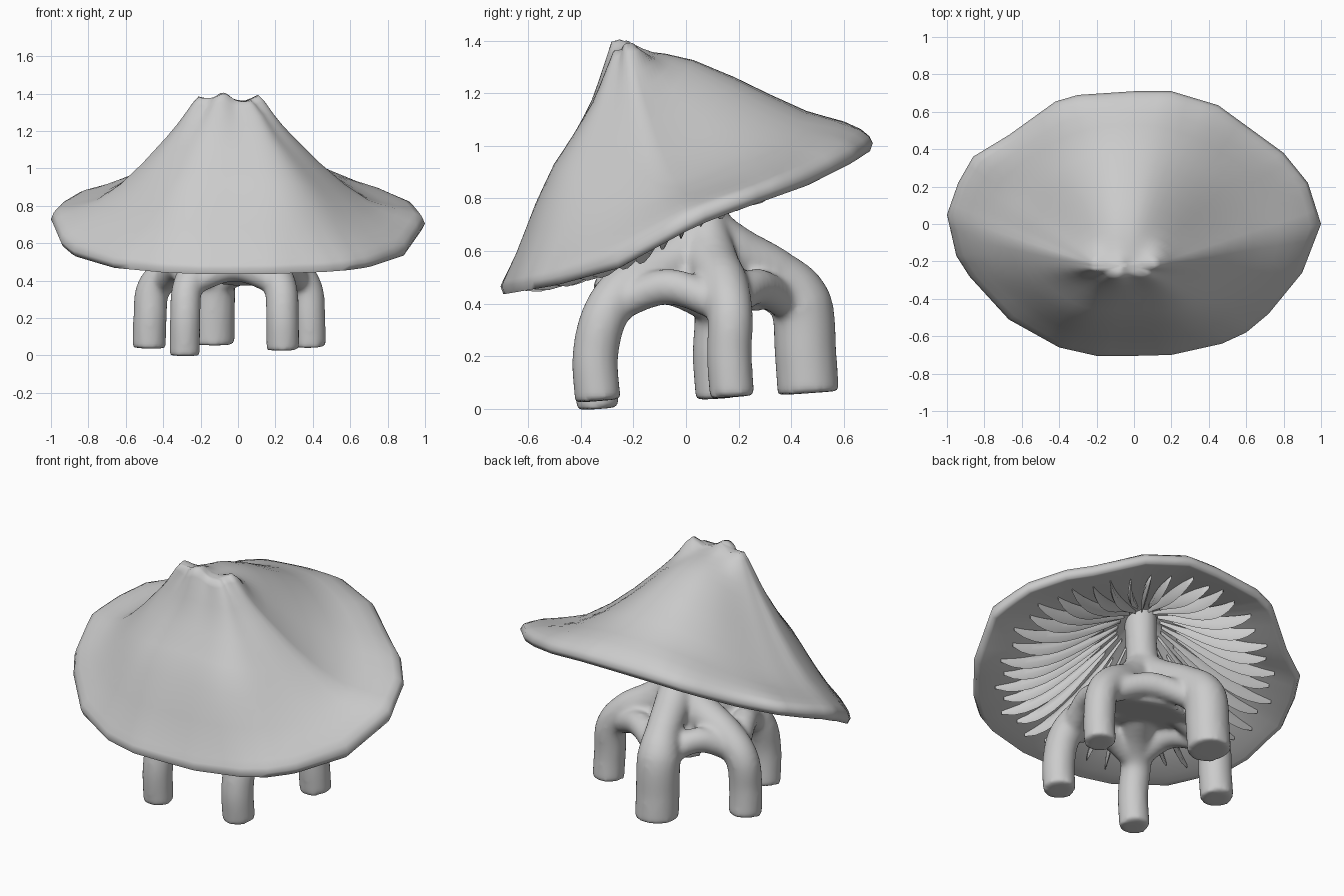
import bpy, bmesh, math
from mathutils import Vector

if "Cube" in bpy.data.objects:
    bpy.data.objects.remove(bpy.data.objects["Cube"])


def interp(table, v):
    for (a, p), (b, q) in zip(table, table[1:]):
        if v <= b:
            return p + (q - p) * max(0, (v - a) / (b - a))
    return table[-1][1]


def new_object(name, bm, angle=60):
    bmesh.ops.recalc_face_normals(bm, faces=bm.faces)
    me = bpy.data.meshes.new(name)
    bm.to_mesh(me)
    bm.free()
    ob = bpy.data.objects.new(name, me)
    bpy.context.collection.objects.link(ob)
    bpy.ops.object.select_all(action='DESELECT')
    ob.select_set(True)
    bpy.context.view_layer.objects.active = ob
    bpy.ops.object.shade_smooth_by_angle(angle=math.radians(angle))
    return ob


def bridge(bm, rings):
    """Quads between successive closed loops, with both ends capped."""
    n = len(rings[0])
    for a, b in zip(rings, rings[1:]):
        for i in range(n):
            j = (i + 1) % n
            bm.faces.new((a[i], a[j], b[j], b[i]))
    bm.faces.new(rings[0])
    bm.faces.new(rings[-1])


# Cap rim: polygonal outline from above, tilted up toward the back
corners = [(1, 0), (.93, .22), (.8, .38), (.45, .635), (.2, .71), (0, .71), (-.3, .69),
           (-.42, .655), (-.67, .475), (-.86, .36), (-.94, .22), (-1, .05), (-.95, -.17),
           (-.88, -.28), (-.67, -.51), (-.4, -.66), (-.2, -.705), (0, -.705), (.2, -.7),
           (.47, -.64), (.6, -.58), (.72, -.48), (.9, -.26)]
RIM_Z = [(-.71, .435), (-.5, .47), (-.26, .535), (0, .675), (.1, .72),
         (.47, .85), (.64, .935), (.71, .98)]
rim = []
for k, a in enumerate(corners):
    b = corners[(k + 1) % len(corners)]
    for t in (0, 1 / 3, 2 / 3):
        x, y = a[0] + (b[0] - a[0]) * t, a[1] + (b[1] - a[1]) * t
        rim.append(Vector((x, y, interp(RIM_Z, y))))
# softened outline used higher up, so the corners fade out
soft = [sum((rim[(i + j) % len(rim)] for j in range(-4, 5)), Vector()) / 9
        for i in range(len(rim))]

HUB = Vector((0, .05, 1.03))


def under(p, s):
    """Point of the hollow underside, s = 1 at the rim and 0 at the stem."""
    q = HUB.lerp(p, s)
    q.z = p.z + (HUB.z - p.z) * (1 - s) ** 1.5
    return q


# Cap: height profiles for front, side and back blended around the rim
F = [.015, .05, .12, .2, .28, .36, .44, .52, .6, .69, .78, .85, .9, .96, 1]
KEYS = [.015, .05, .12, .28, .44, .6, .78, .9, 1]
FRONT = list(zip(KEYS, [.02, .06, .14, .36, .53, .65, .79, .91, 1]))
SIDE = list(zip(KEYS, [.06, .09, .125, .21, .34, .51, .73, .89, 1]))
BACK = list(zip(KEYS, [.08, .16, .25, .38, .56, .75, .93, .99, 1]))
PEAKS = [(-.22, -.2, .03), (-.08, -.25, .05), (.12, -.2, .04)]


def bumps(x, y):
    return sum(h * math.exp(-((x - a) ** 2 + (y - b) ** 2 * .5) / .003) for a, b, h in PEAKS)


bm = bmesh.new()
rings = [[bm.verts.new(under(p, s)) for p in rim] for s in (.06, .25, .5, .75, .9, .96)]
rings.append([bm.verts.new((p.x * .985, p.y * .985, p.z)) for p in rim])
rings.append([bm.verts.new((p.x, p.y, p.z + .03)) for p in rim])
for f in F:
    hf, hs, hb = interp(FRONT, f), interp(SIDE, f), interp(BACK, f)
    ring = []
    for p0, sp in zip(rim, soft):
        p = p0.lerp(sp, min(1, f * 4))
        ny = p.y / .71
        back, front = max(0, ny), max(0, -ny)
        h = hs + (hb - hs) * back ** 2.4 + (hf - hs) * front ** 1.2
        h -= .12 * 4 * back * max(0, 1 - back) * math.sin(math.pi * f)
        fold = 1 + .12 * math.cos(7 * math.atan2(ny, p.x) + .6) * f * f * min(1, front * 2)
        top = Vector((-.05 + .17 * p.x * fold, -.22 + .06 * ny * fold, 1.355))
        q = p.lerp(top, f)
        q.z = p.z + .03 + (top.z - p.z - .03) * h + bumps(q.x, q.y)
        q.y += .02 * math.cos(9 * q.x + .5) * front * math.sin(math.pi * f)
        ring.append(bm.verts.new(q))
    rings.append(ring)
for s in (.6, .2):
    ring = []
    for p in soft:
        x, y = -.05 + .17 * s * p.x, -.22 + .06 * s * p.y / .71
        ring.append(bm.verts.new((x, y, 1.355 + bumps(x, y))))
    rings.append(ring)
bridge(bm, rings)
new_object("cap", bm, 80)

# Gills: slightly swept blades hanging from the underside
bm = bmesh.new()
N, STEPS = 42, 10
up = Vector((0, 0, 1))
for g in range(N):
    th = 2 * math.pi * (g + .5) / N
    inner, outer = (.14, .88) if g % 2 else (.24, .84)
    rings = []
    for k in range(STEPS + 1):
        u = k / STEPS
        s = inner + (outer - inner) * u
        # locate the rim point in this direction
        a = th + .12 * (u - .5) ** 2 * (1 if math.cos(th) > 0 else -1)
        d = Vector((math.cos(a), math.sin(a)))
        p = max(soft, key=lambda r: d.dot(Vector((r.x, r.y / .71)).normalized()))
        r = Vector((d.x, d.y * .71)) * (Vector((p.x, p.y / .71)).length)
        c = under(Vector((r.x, r.y, interp(RIM_Z, r.y))), s)
        side = Vector((-r.y, r.x, 0)).normalized()
        w = math.sin(math.pi * (.04 + .93 * u ** 1.5)) ** .7
        dep, half = .068 * w, .014 * w
        rings.append([bm.verts.new(v) for v in (
            c + up * .008 + side * half * .5, c - up * dep * .55 + side * half,
            c - up * dep, c - up * dep * .55 - side * half,
            c + up * .008 - side * half * .5)])
    bridge(bm, rings)
new_object("gills", bm, 80)


# Stem and legs: tubes along smooth paths, fused into one soft body
def tube(bm, pts, radii, n=20, sub=6):
    pts = [Vector(p) for p in pts]
    ext = [pts[0] * 2 - pts[1]] + pts + [pts[-1] * 2 - pts[-2]]
    path = []
    for i in range(len(pts) - 1):
        a, b, c, d = ext[i:i + 4]
        for k in range(sub + (i == len(pts) - 2)):
            t = k / sub
            v = .5 * (2 * b + (c - a) * t + (2 * a - 5 * b + 4 * c - d) * t * t
                      + (3 * b - a - 3 * c + d) * t ** 3)
            path.append((v, radii[i] + (radii[i + 1] - radii[i]) * t))
    rings = []
    for i, (v, r) in enumerate(path):
        tan = (path[min(i + 1, len(path) - 1)][0] - path[max(i - 1, 0)][0]).normalized()
        if i == 0:
            e1 = tan.orthogonal().normalized()
        e1 = (e1 - tan * e1.dot(tan)).normalized()
        e2 = tan.cross(e1)
        rings.append([bm.verts.new(v + (e1 * math.cos(q) + e2 * math.sin(q)) * r)
                      for q in (2 * math.pi * j / n for j in range(n))])
    bridge(bm, rings)


bm = bmesh.new()
# stem flares into a broad hub above the arches
tube(bm, [(0, .05, 1.07), (0, .06, .85), (0, .07, .7), (-.01, .06, .56), (-.02, .03, .43)],
     [.09, .085, .09, .18, .26])
legs = [  # foot x, y, z and thickness, in order around the stem
    (.24, -.335, .03, .088), (.385, .175, .045, .086), (-.135, .465, .06, .118),
    (-.475, .125, .04, .09), (-.285, -.335, .0, .082)]
for i, (x, y, z, r) in enumerate(legs):
    lift = .04 if y > .3 else 0
    tube(bm, [(0, .07, .72), (x * .28, .07 + (y - .07) * .25, .57 + lift),
              (x * .7, .07 + (y - .07) * .7, .47 + lift),
              (x * .95, .07 + (y - .07) * .93, .36 + lift),
              (x * .99, y - .01, .2), (x, y, z)],
         [.08, .1, .095, r, r, r])
    # arch joining this leg to the next
    x2, y2 = legs[(i + 1) % 5][:2]
    mid = Vector(((x + x2) * .42, (y + y2) * .42, .465))
    tube(bm, [(x * .88, y * .88, .38), mid, (x2 * .88, y2 * .88, .38)], [.06, .07, .06])
stem = new_object("stem_and_legs", bm)
rm = stem.modifiers.new("fuse", 'REMESH')
rm.mode = 'VOXEL'
rm.voxel_size = .014
rm.use_smooth_shade = True
sm = stem.modifiers.new("soften", 'SMOOTH')
sm.factor = .5
sm.iterations = 10
